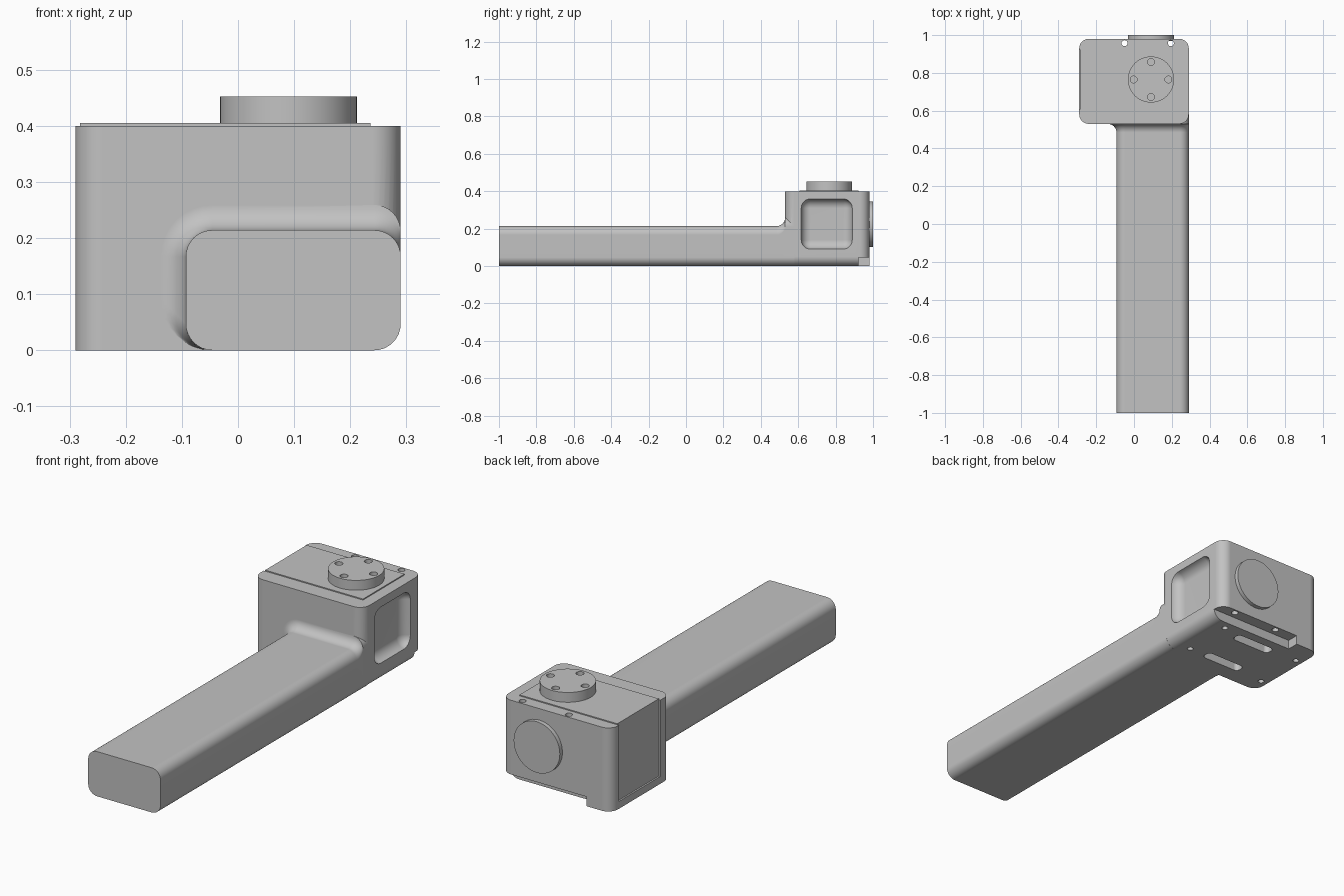
import bpy, bmesh, math
from mathutils import Matrix, Vector

cube = bpy.data.objects.get("Cube")
if cube:
    bpy.data.objects.remove(cube, do_unlink=True)

grey = bpy.data.materials.new("light_grey")
grey.use_nodes = True
grey.diffuse_color = (0.54, 0.54, 0.54, 1)
grey.node_tree.nodes["Principled BSDF"].inputs["Base Color"].default_value = grey.diffuse_color


def make(name, bm):
    bmesh.ops.recalc_face_normals(bm, faces=bm.faces)
    mesh = bpy.data.meshes.new(name)
    bm.to_mesh(mesh)
    bm.free()
    mesh.materials.append(grey)
    ob = bpy.data.objects.new(name, mesh)
    bpy.context.collection.objects.link(ob)
    return ob


def box(name, lo, hi, radius=0, pick=None):
    """Box between two corners; edges chosen by pick(middle, direction) are rounded."""
    lo, hi = Vector(lo), Vector(hi)
    size = hi - lo
    bm = bmesh.new()
    bmesh.ops.create_cube(bm, size=1)
    if pick:
        chosen = [e for e in bm.edges
                  if pick((e.verts[0].co + e.verts[1].co) / 2, e.verts[1].co - e.verts[0].co)]
    for v in bm.verts:
        v.co = (lo + hi) / 2 + Vector(a * b for a, b in zip(v.co, size))
    if pick:
        bmesh.ops.bevel(bm, geom=chosen, offset=radius, segments=8, profile=0.5, affect='EDGES')
    return make(name, bm)


def cylinder(name, centre, radius, depth, axis='Z', sides=32):
    bm = bmesh.new()
    bmesh.ops.create_cone(bm, cap_ends=True, segments=sides, radius1=radius, radius2=radius, depth=depth)
    turn = Matrix.Rotation(math.pi / 2, 4, 'X') if axis == 'Y' else Matrix()
    bm.transform(Matrix.Translation(centre) @ turn)
    return make(name, bm)


def boolean(ob, other, operation='DIFFERENCE'):
    mod = ob.modifiers.new("shape", 'BOOLEAN')
    mod.operation, mod.solver, mod.object = operation, 'EXACT', other
    bpy.context.view_layer.objects.active = ob
    bpy.ops.object.modifier_apply(modifier=mod.name)
    bpy.data.objects.remove(other, do_unlink=True)


def finish(ob):
    bpy.ops.object.select_all(action='DESELECT')
    ob.select_set(True)
    bpy.context.view_layer.objects.active = ob
    bpy.ops.object.shade_smooth_by_angle(angle=math.radians(30))
    mod = ob.modifiers.new("clean_shading", 'WEIGHTED_NORMAL')
    mod.keep_sharp = True


# Arm: rounded section lofted along y, flaring into the head
RIGHT, ROUND, FLARE, FRONT = 0.29, 0.047, 0.045, 0.53


def section(bm, y, grow):
    left, top, wide = -0.093 - grow, 0.214 + grow, ROUND + grow
    corners = [(RIGHT - ROUND, ROUND, ROUND, -90), (RIGHT - ROUND, top - ROUND, ROUND, 0),
               (left + wide, top - wide, wide, 90), (left + wide, wide, wide, 180)]
    ring = []
    for cx, cz, r, start in corners:
        for i in range(9):
            a = math.radians(start + 90 * i / 8)
            ring.append(bm.verts.new((cx + r * math.cos(a), y, cz + r * math.sin(a))))
    return ring


bm = bmesh.new()
stations = [(-1, 0)]
for i in range(9):
    t = math.pi / 2 * i / 8
    stations.append((FRONT - FLARE + FLARE * math.sin(t), FLARE * (1 - math.cos(t))))
stations.append((FRONT + 0.05, FLARE))
rings = [section(bm, y, g) for y, g in stations]
for a, b in zip(rings, rings[1:]):
    for i in range(len(a)):
        j = (i + 1) % len(a)
        bm.faces.new((a[i], a[j], b[j], b[i]))
bm.faces.new(rings[0])
bm.faces.new(rings[-1])
arm = make("arm", bm)

# Head: block with round upright corners and one round lower edge
body = box("body", (-0.29, FRONT, 0), (RIGHT, 0.98, 0.4), 0.05,
           lambda m, d: abs(d.z) > 0.5 or (m.x > 0.4 and m.z < -0.4))
boolean(body, arm, 'UNION')

# Dished side pocket, side panel recess and rear lower step
boolean(body, box("pocket", (0.25, 0.615, 0.09), (0.4, 0.89, 0.36), 0.05,
                  lambda m, d: abs(d.x) > 0.5 or m.x < -0.4))
boolean(body, box("panel_recess", (-0.4, 0.608, 0.035), (-0.282, 0.922, 0.5)))
boolean(body, box("rear_step", (-0.16, 0.922, -0.1), (0.4, 1.1, 0.045)))

# Slots and screw holes underneath, through holes at the back
for y in (0.635, 0.85):
    boolean(body, box("slot", (-0.11, y - 0.025, -0.05), (0.1, y + 0.025, 0.05), 0.02,
                      lambda m, d: abs(d.z) > 0.5))
for x, y in ((0.19, 0.63), (0.19, 0.88), (-0.255, 0.61), (-0.255, 0.86)):
    boolean(body, cylinder("screw_hole", (x, y, 0), 0.014, 0.1, sides=20))
for x in (-0.05, 0.195):
    boolean(body, cylinder("through_hole", (x, 0.957, 0.2), 0.016, 0.6, sides=20))
finish(body)

# Thin cover on top of the head
cover = box("top_cover", (-0.282, 0.608, 0.395), (0.236, 0.922, 0.405))
finish(cover)

# Round mounting flanges with screw holes on the top one
flange = cylinder("top_flange", (0.09, 0.765, 0.426), 0.122, 0.052, sides=64)
for i in range(4):
    a = math.pi / 2 * i
    boolean(flange, cylinder("flange_hole", (0.09 + 0.092 * math.cos(a), 0.765 + 0.092 * math.sin(a), 0.452),
                             0.018, 0.06, sides=20))
finish(flange)
finish(cylinder("rear_flange", (0.09, 0.985, 0.223), 0.122, 0.03, 'Y', 64))
